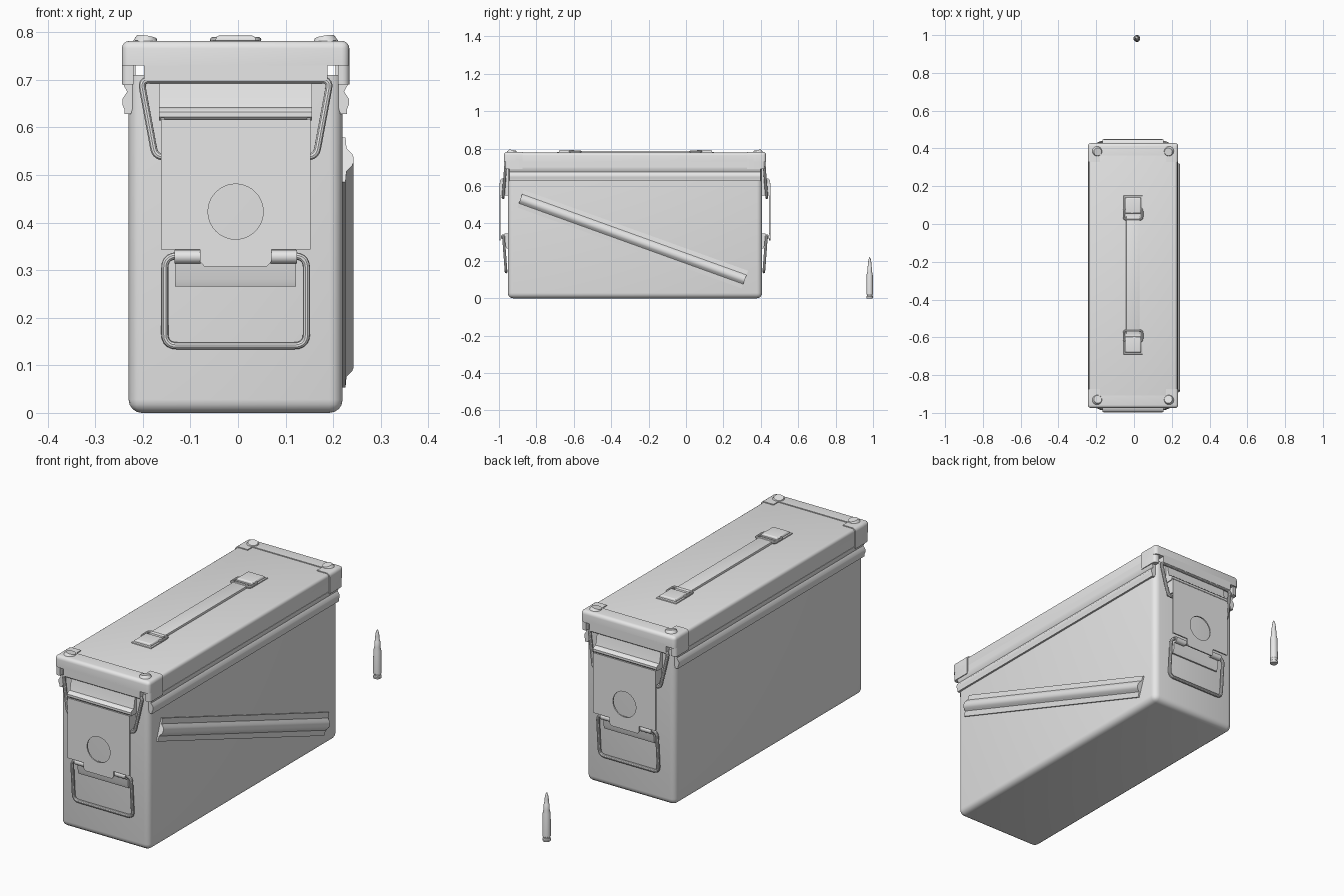
import bpy, bmesh, math
from mathutils import Vector, Matrix

cube = bpy.data.objects.get("Cube")
if cube:
    bpy.data.objects.remove(cube, do_unlink=True)

CX, CY = -0.005, -0.273          # middle of the case
HW, HL = 0.225, 0.68             # half width and half length of the body
X, Y, Z = Vector((1, 0, 0)), Vector((0, 1, 0)), Vector((0, 0, 1))
parts = []

grey = bpy.data.materials.new("plain_grey")
grey.use_nodes = True
grey.diffuse_color = (0.8, 0.8, 0.8, 1)
grey.node_tree.nodes["Principled BSDF"].inputs["Base Color"].default_value = (0.8, 0.8, 0.8, 1)


def add(name, mesh):
    obj = bpy.data.objects.new(name, mesh)
    bpy.context.collection.objects.link(obj)
    mesh.materials.clear()
    mesh.materials.append(grey)
    parts.append(obj)
    return obj


def finish(name, bm):
    bmesh.ops.recalc_face_normals(bm, faces=bm.faces)
    mesh = bpy.data.meshes.new(name)
    bm.to_mesh(mesh)
    bm.free()
    return add(name, mesh)


def box(name, a, b, bevel=0.0, pick=lambda m: True, segments=4):
    """Box between two corners; bevels the edges whose midpoint is picked."""
    a, b = Vector(a), Vector(b)
    bm = bmesh.new()
    size = [abs(q - p) for p, q in zip(a, b)]
    bmesh.ops.create_cube(bm, size=1, matrix=Matrix.Translation((a + b) / 2) @ Matrix.Diagonal((*size, 1)))
    if bevel:
        edges = [e for e in bm.edges if pick((e.verts[0].co + e.verts[1].co) / 2)]
        bmesh.ops.bevel(bm, geom=edges, offset=bevel, segments=segments, profile=0.5, affect='EDGES')
    return finish(name, bm)


def prism(name, pts, origin, u, v, w):
    """Profile in the u, v plane swept along w."""
    bm = bmesh.new()
    face = bm.faces.new([bm.verts.new(origin + u * p + v * q) for p, q in pts])
    new = bmesh.ops.extrude_face_region(bm, geom=[face])["geom"]
    bmesh.ops.translate(bm, vec=w, verts=[g for g in new if isinstance(g, bmesh.types.BMVert)])
    return finish(name, bm)


def cylinder(name, r1, r2, depth, matrix):
    bm = bmesh.new()
    bmesh.ops.create_cone(bm, cap_ends=True, segments=24, radius1=r1, radius2=r2, depth=depth, matrix=matrix)
    return finish(name, bm)


def rounded(pts, r, closed):
    """Round the corners of a path."""
    pts = [Vector(p) for p in pts]
    out = []
    for i, p in enumerate(pts):
        if not closed and i in (0, len(pts) - 1):
            out.append(p)
            continue
        before, after = pts[i - 1], pts[(i + 1) % len(pts)]
        a = p + (before - p).normalized() * r
        b = p + (after - p).normalized() * r
        out += [a.lerp(p, t / 5).lerp(p.lerp(b, t / 5), t / 5) for t in range(6)]
    return out


def from_curve(name, paths, closed, fill=False, radius=0.0, extrude=0.0, matrix=Matrix()):
    cu = bpy.data.curves.new(name, 'CURVE')
    cu.dimensions = '2D' if fill else '3D'
    cu.fill_mode = 'BOTH' if fill else 'FULL'
    cu.bevel_depth, cu.bevel_resolution, cu.extrude = radius, 3, extrude
    cu.use_fill_caps = not fill
    for path in paths:
        sp = cu.splines.new('POLY')
        sp.points.add(len(path) - 1)
        for pt, co in zip(sp.points, path):
            pt.co = (co[0], co[1], 0 if fill else co[2], 1)
        sp.use_cyclic_u = closed
    tmp = bpy.data.objects.new(name + "_path", cu)
    bpy.context.collection.objects.link(tmp)
    mesh = bpy.data.meshes.new_from_object(tmp.evaluated_get(bpy.context.evaluated_depsgraph_get()))
    bpy.data.objects.remove(tmp, do_unlink=True)
    mesh.transform(matrix)
    return add(name, mesh)


# Body and main lid
box("case_body", (CX - HW, CY - HL, 0), (CX + HW, CY + HL, 0.71), 0.028, lambda m: m.z < 0.7)
box("lid", (CX - 0.234, CY - 0.69, 0.73), (CX + 0.234, CY + 0.69, 0.778), 0.014, lambda m: m.z > 0.74)

# Lid skirts and the beaded flange along each side
flange = [(0.2, 0.7), (0.236, 0.7), (0.235, 0.688), (0.228, 0.675), (0.238, 0.66),
          (0.238, 0.648), (0.234, 0.638), (0.234, 0.628), (0.22, 0.628)]
for side, sx in (("left", 1), ("right", -1)):
    box(side + "_lid_skirt", (CX + sx * 0.21, CY - 0.65, 0.69), (CX + sx * 0.234, CY + 0.65, 0.74))
    prism(side + "_lid_flange", flange, Vector((CX, CY - 0.672, 0)), X * sx, Z, Y * 1.344)

# Diagonal rib on the left side
start, end = Vector((0.216, -0.885, 0.532)), Vector((0.216, 0.315, 0.1))
along = end - start
rib = [(-0.05, 0), (-0.05, 0.01), (-0.026, 0.012), (-0.02, 0.017), (-0.013, 0.024), (-0.005, 0.027)]
rib += [(-p, q) for p, q in reversed(rib)]
prism("diagonal_rib", rib, start, along.normalized().cross(X), X, along)

# Carrying handle
box("handle_strap", (-0.042, -0.58, 0.77), (0.029, 0.04, 0.788), 0.004, lambda m: m.z > 0.78, 2)
for name, y, s in (("front", -0.69, 1), ("back", 0.15, -1)):
    box(name + "_handle_base", (-0.055, y, 0.77), (0.045, y + s * 0.1, 0.783), 0.003, lambda m: m.z > 0.78, 2)
    box(name + "_handle_loop", (-0.047, y + s * 0.01, 0.77), (0.037, y + s * 0.095, 0.793), 0.008,
        lambda m: m.z > 0.79)
    ring = [(-0.053, y + s * 0.07, 0.784), (-0.053, y + s * 0.125, 0.784),
            (0.043, y + s * 0.125, 0.784), (0.043, y + s * 0.07, 0.784)]
    from_curve(name + "_handle_ring", [rounded(ring, 0.012, True)], True, radius=0.006)

# Everything on the two ends
for end_name, s in (("front", -1), ("back", 1)):
    def at(x, d, z):
        return Vector((CX + x, CY + s * d, z))

    def named(part):
        return end_name + "_" + part

    def outer(m):
        return abs(m.y - CY) > 0.61

    # Lid cap with corner pieces and skirts
    box(named("lid_cap"), at(-0.239, 0.635, 0.73), at(0.239, 0.701, 0.782), 0.016,
        lambda m: m.z > 0.74 and abs(m.y - CY) > 0.64)
    box(named("lid_cap_lip"), at(-0.193, 0.66, 0.70), at(0.193, 0.701, 0.74))
    for side, sx in (("left", 1), ("right", -1)):
        box(named(side + "_cap_corner"), at(sx * 0.175, 0.6, 0.74), at(sx * 0.239, 0.66, 0.782), 0.016,
            lambda m: m.z > 0.77 and abs(m.x - CX) > 0.22)
        box(named(side + "_cap_skirt"), at(sx * 0.215, 0.6, 0.69), at(sx * 0.239, 0.694, 0.755), 0.014,
            lambda m: abs(m.x - CX) > 0.23 and abs(m.y - CY) > 0.69)
        tilt = Matrix.Rotation(0.22, 4, Vector((-s, sx, 0)))
        if (tilt @ Vector((sx, s, 0))).z < 0:
            tilt.transpose()
        cylinder(named(side + "_lid_stud"), 0.028, 0.021, 0.014,
                 Matrix.Translation(at(sx * 0.188, 0.656, 0.783)) @ tilt)

        # Latch lugs and hinge barrels
        box(named(side + "_latch_lug"), at(sx * 0.15, 0.675, 0.55), at(sx * 0.157, 0.719, 0.62))
        cylinder(named(side + "_hinge_barrel"), 0.014, 0.014, 0.055,
                 Matrix.Translation(at(sx * 0.101, 0.703, 0.328)) @ Matrix.Rotation(math.pi / 2, 4, 'Y'))

    # Latch hood above the plate
    hood = [(0.67, 0.7), (0.69, 0.7), (0.696, 0.665), (0.702, 0.642), (0.714, 0.639),
            (0.721, 0.632), (0.721, 0.622), (0.714, 0.615), (0.67, 0.615)]
    prism(named("latch_hood"), hood, Vector((CX - 0.161, CY, 0)), Y * s, Z, X * 0.322)

    # Latch plate with a round hole and a lower tab
    half = [(0.157, 0.617), (0.157, 0.343), (0.075, 0.343), (0.075, 0.318), (0.066, 0.308)]
    outline = half + [(-p, q) for p, q in reversed(half)]
    hole = [(0.058 * math.cos(a), 0.423 + 0.058 * math.sin(a))
            for a in (i * math.tau / 40 for i in range(40))]
    from_curve(named("latch_plate"), [outline, hole], True, fill=True, extrude=0.003,
               matrix=Matrix.Translation(at(0, 0.721, 0)) @ Matrix.Rotation(math.pi / 2, 4, 'X'))
    wedge = [(0.67, 0.345), (0.698, 0.345), (0.692, 0.28), (0.687, 0.266), (0.67, 0.266)]
    prism(named("hinge_plate"), wedge, Vector((CX - 0.127, CY, 0)), Y * s, Z, X * 0.254)

    # Wire pull handle and wire bail
    loop = [at(-0.149, 0.703, 0.33), at(0.149, 0.703, 0.33), at(0.149, 0.689, 0.141), at(-0.149, 0.689, 0.141)]
    from_curve(named("pull_wire"), [rounded(loop, 0.026, True)], True, radius=0.0075)
    bail = [at(-0.14, 0.705, 0.538), at(-0.169, 0.705, 0.538), at(-0.199, 0.692, 0.7)]
    bail += [Vector((2 * CX - p.x, p.y, p.z)) for p in reversed(bail)]
    from_curve(named("bail_wire"), [rounded(bail, 0.018, False)], False, radius=0.0075)

# Loose cartridge standing behind the case
profile = [(0, 0), (0.016, 0), (0.018, 0.003), (0.018, 0.01), (0.0145, 0.013), (0.0145, 0.018),
           (0.018, 0.023), (0.0165, 0.125), (0.0125, 0.143), (0.0125, 0.165), (0.0105, 0.168),
           (0.009, 0.19), (0.006, 0.208), (0.0025, 0.218), (0, 0.22)]
bm = bmesh.new()
verts = [bm.verts.new((0.015 + r, 0.982, z)) for r, z in profile]
edges = [bm.edges.new(pair) for pair in zip(verts, verts[1:])]
bmesh.ops.spin(bm, geom=verts + edges, cent=(0.015, 0.982, 0), axis=Z, angle=math.tau, steps=24)
bmesh.ops.remove_doubles(bm, verts=bm.verts, dist=0.0001)
finish("cartridge", bm)

# Smooth shading with sharp edges kept
bpy.ops.object.select_all(action='DESELECT')
for obj in parts:
    obj.select_set(True)
bpy.context.view_layer.objects.active = parts[0]
bpy.ops.object.shade_smooth_by_angle(angle=math.radians(35))
